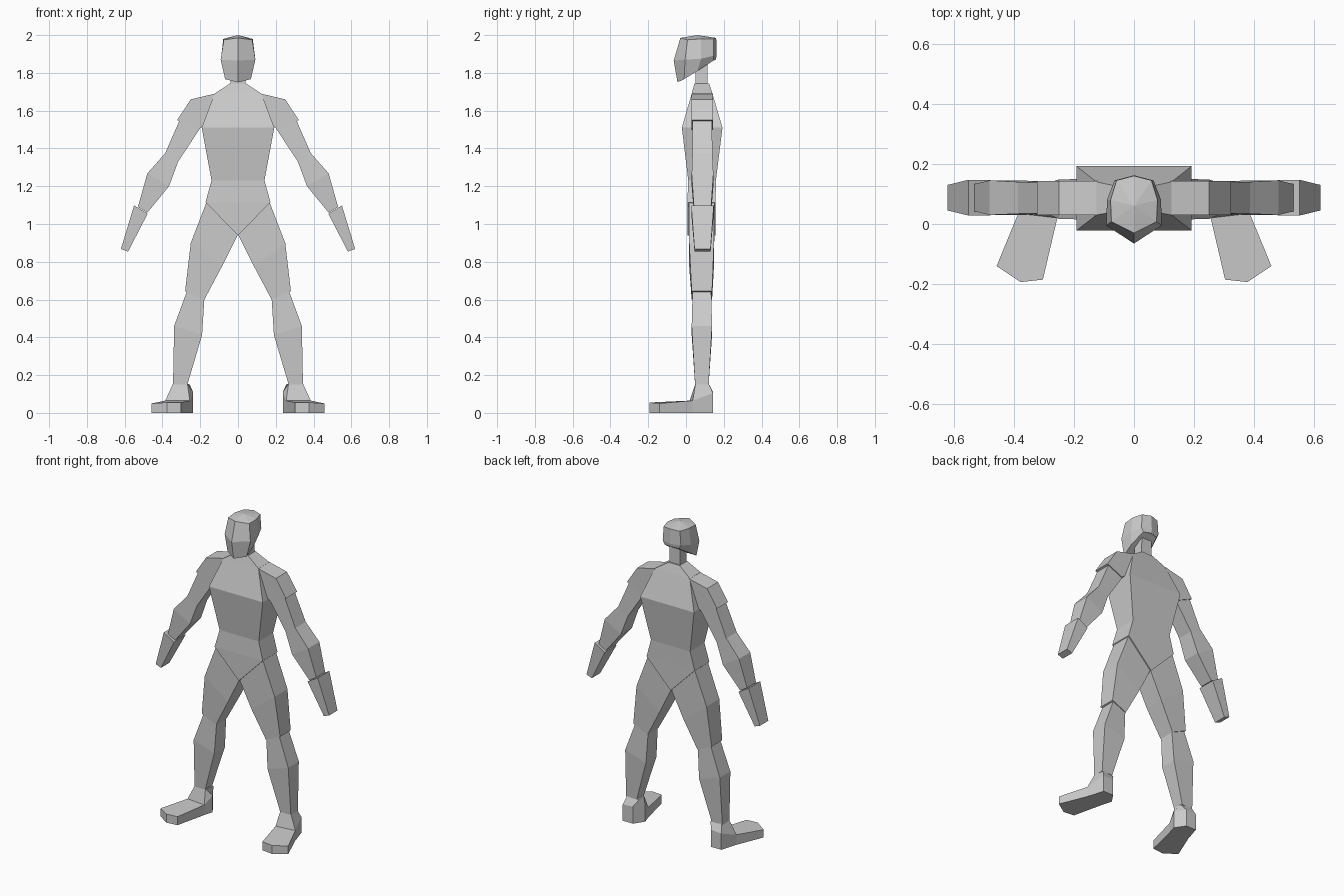
import bpy, bmesh

grey = bpy.data.materials.new("light grey")
grey.diffuse_color = (0.6, 0.6, 0.6, 1)


def make_object(name, verts, faces):
    bm = bmesh.new()
    vs = [bm.verts.new(v) for v in verts]
    for f in faces:
        bm.faces.new([vs[i] for i in f])
    bmesh.ops.remove_doubles(bm, verts=bm.verts[:], dist=0.0005)
    bmesh.ops.recalc_face_normals(bm, faces=bm.faces[:])
    mesh = bpy.data.meshes.new(name)
    bm.to_mesh(mesh)
    bm.free()
    mesh.materials.append(grey)
    ob = bpy.data.objects.new(name, mesh)
    bpy.context.collection.objects.link(ob)
    return ob


def loft_faces(rings, n):
    return [(r * n + i, r * n + (i + 1) % n, (r + 1) * n + (i + 1) % n, (r + 1) * n + i)
            for r in range(rings - 1) for i in range(n)]


def limb(name, sections, side=1):
    """Four-sided loft; each section is (outer x, z, inner x, z, front y, back y)."""
    verts = []
    for xo, zo, xi, zi, y0, y1 in sections:
        verts += [(side * xo, y0, zo), (side * xo, y1, zo),
                  (side * xi, y1, zi), (side * xi, y0, zi)]
    n = len(verts)
    faces = loft_faces(len(sections), 4) + [(n - 4, n - 3, n - 2, n - 1)]
    if abs(sections[0][0] - sections[0][2]) > 0.001:
        faces.append((3, 2, 1, 0))
    return make_object(name, verts, faces)


def level(hw, z, y0, y1):
    return (hw, z, -hw, z, y0, y1)


# trunk and neck
limb("torso", [level(.14, 1.23, .012, .158), level(.192, 1.51, -.022, .193),
               level(.125, 1.69, .03, .14), level(.04, 1.745, .045, .122)])
limb("pelvis", [level(0, .94, .007, .157), level(.172, 1.115, .007, .157),
                level(.14, 1.23, .012, .158)])
limb("neck", [level(.04, 1.73, .05, .115), level(.035, 1.87, .05, .115)])

# head: rings of eight points round a front and back ridge, with a crown point
head_rings = [
    [(0, -.045, 1.75), (.068, -.01, 1.767), (.07, .06, 1.81), (.05, .145, 1.865), (0, .157, 1.87)],
    [(0, -.065, 1.865), (.092, -.005, 1.87), (.09, .08, 1.875), (.065, .145, 1.89), (0, .162, 1.89)],
    [(0, -.03, 1.985), (.075, .008, 1.975), (.078, .08, 1.98), (.058, .145, 1.98), (0, .16, 1.985)],
]
head_verts = []
for ring in head_rings:
    head_verts += ring + [(-x, y, z) for x, y, z in ring[3:0:-1]]
head_verts += [(0, .06, 2.0)]
head_faces = loft_faces(3, 8)
head_faces += [(16 + i, 16 + (i + 1) % 8, 24) for i in range(8)]
head_faces += [(0, 1, 7), (1, 2, 6, 7), (2, 3, 5, 6), (3, 4, 5)]
make_object("head", head_verts, head_faces)

# foot outline from the outer toe round to the outer instep, with rim heights
foot_rim = [(.457, -.14, .05), (.377, -.193, .055), (.303, -.185, .055), (.255, .02, .065),
            (.237, .08, .108), (.28, .143, .11), (.352, .143, .105), (.385, .035, .065)]
ankle = [(.344, .05, .155), (.268, .05, .155), (.255, .115, .15), (.338, .12, .155)]
foot_faces = loft_faces(2, 8) + [
    tuple(range(7, -1, -1)), (8, 9, 10, 11, 15), (15, 11, 17, 16), (11, 12, 17),
    (12, 13, 18, 17), (13, 14, 19, 18), (14, 15, 16, 19), (16, 17, 18, 19)]

for side, label in ((-1, "right"), (1, "left")):
    # arm
    limb(label + "_shoulder", [(.122, 1.69, .185, 1.515, .03, .143),
                               (.25, 1.66, .20, 1.51, .03, .143),
                               (.322, 1.55, .21, 1.50, .03, .143)], side)
    limb(label + "_arm", [(.30, 1.57, .195, 1.515, .036, .137),
                          (.386, 1.374, .317, 1.33, .034, .14),
                          (.48, 1.268, .365, 1.20, .03, .145),
                          (.53, 1.09, .48, 1.06, .042, .133)], side)
    limb(label + "_hand", [(.55, 1.098, .478, 1.055, .028, .147),
                           (.62, .868, .582, .854, .045, .13)], side)
    # leg
    limb(label + "_thigh", [(.165, 1.12, 0, .945, .015, .15),
                            (.25, .90, .085, .775, .017, .148),
                            (.28, .645, .178, .60, .03, .138)], side)
    limb(label + "_shin", [(.268, .65, .178, .605, .035, .133),
                           (.338, .46, .19, .413, .03, .138),
                           (.344, .15, .268, .15, .048, .12)], side)
    # foot
    pts = [(x, y, 0) for x, y, z in foot_rim] + foot_rim + ankle
    make_object(label + "_foot", [(side * x, y, z) for x, y, z in pts], foot_faces)
